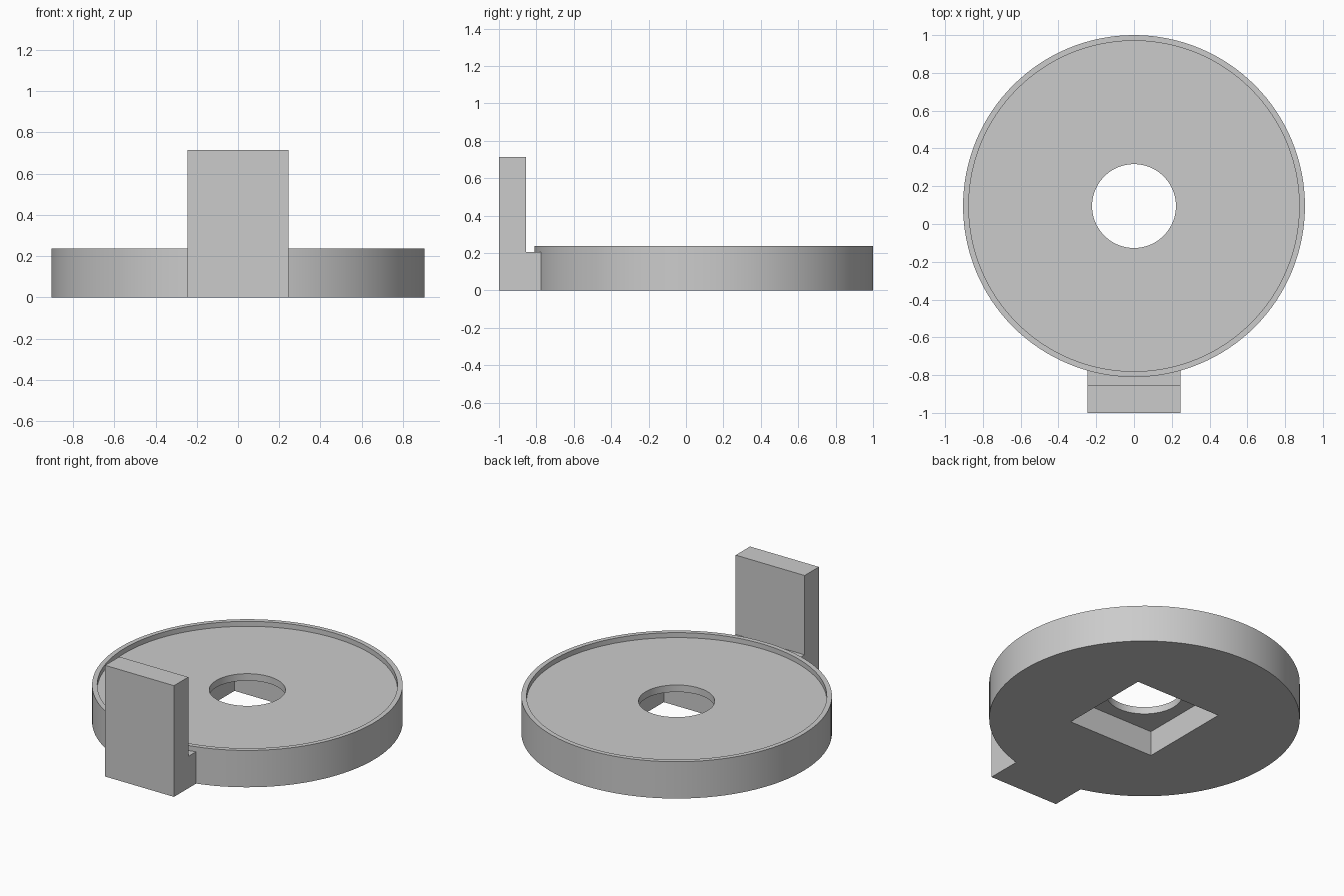
import bpy
import bmesh
import math
from mathutils import Matrix, Vector

cube = bpy.data.objects.get("Cube")
if cube:
    bpy.data.objects.remove(cube, do_unlink=True)

DISC_Y = 0.095
FLOOR_Z = 0.205

grey = bpy.data.materials.new("plain_grey")
grey.use_nodes = True
colour = (0.6, 0.6, 0.6, 1)
grey.diffuse_color = colour
grey.node_tree.nodes["Principled BSDF"].inputs["Base Color"].default_value = colour


def make_object(name, bm):
    mesh = bpy.data.meshes.new(name)
    bmesh.ops.recalc_face_normals(bm, faces=bm.faces)
    bm.to_mesh(mesh)
    bm.free()
    mesh.materials.append(grey)
    obj = bpy.data.objects.new(name, mesh)
    bpy.context.collection.objects.link(obj)
    return obj


def cylinder(name, radius, z0, z1, sides=128):
    bm = bmesh.new()
    bmesh.ops.create_cone(bm, cap_ends=True, segments=sides,
                          radius1=radius, radius2=radius, depth=z1 - z0,
                          matrix=Matrix.Translation((0, DISC_Y, (z0 + z1) / 2)))
    return make_object(name, bm)


def box(name, size, centre):
    bm = bmesh.new()
    bmesh.ops.create_cube(bm, size=1, matrix=Matrix.Translation(centre)
                          @ Matrix.Diagonal((*size, 1)))
    return make_object(name, bm)


def extruded_profile(name, points, half_width):
    bm = bmesh.new()
    face = bm.faces.new([bm.verts.new((-half_width, y, z)) for y, z in points])
    out = bmesh.ops.extrude_face_region(bm, geom=[face])
    moved = [v for v in out["geom"] if isinstance(v, bmesh.types.BMVert)]
    bmesh.ops.translate(bm, verts=moved, vec=Vector((2 * half_width, 0, 0)))
    return make_object(name, bm)


def combine(target, other, operation):
    bpy.context.view_layer.objects.active = target
    mod = target.modifiers.new(operation.lower(), "BOOLEAN")
    mod.operation = operation
    mod.solver = "EXACT"
    mod.object = other
    bpy.ops.object.modifier_apply(modifier=mod.name)
    bpy.data.objects.remove(other, do_unlink=True)


# Round base with the L-shaped upright bracket fused to its front
base = cylinder("disc_base_with_bracket", 0.905, 0, 0.237)
bracket = extruded_profile("bracket", [(-1, 0), (-0.7, 0), (-0.7, FLOOR_Z),
                                       (-0.855, FLOOR_Z), (-0.855, 0.715),
                                       (-1, 0.715)], 0.245)
combine(base, bracket, "UNION")

# Shallow tray, round centre hole and square pocket underneath
combine(base, cylinder("tray_cutter", 0.875, FLOOR_Z, 0.3), "DIFFERENCE")
combine(base, cylinder("hole_cutter", 0.222, -0.1, 0.4), "DIFFERENCE")
combine(base, box("pocket_cutter", (0.61, 0.61, 0.32), (0, DISC_Y, 0)), "DIFFERENCE")

# Smooth round walls, crisp corners
bpy.ops.object.select_all(action="DESELECT")
base.select_set(True)
bpy.context.view_layer.objects.active = base
bpy.ops.object.shade_smooth_by_angle(angle=math.radians(30))
